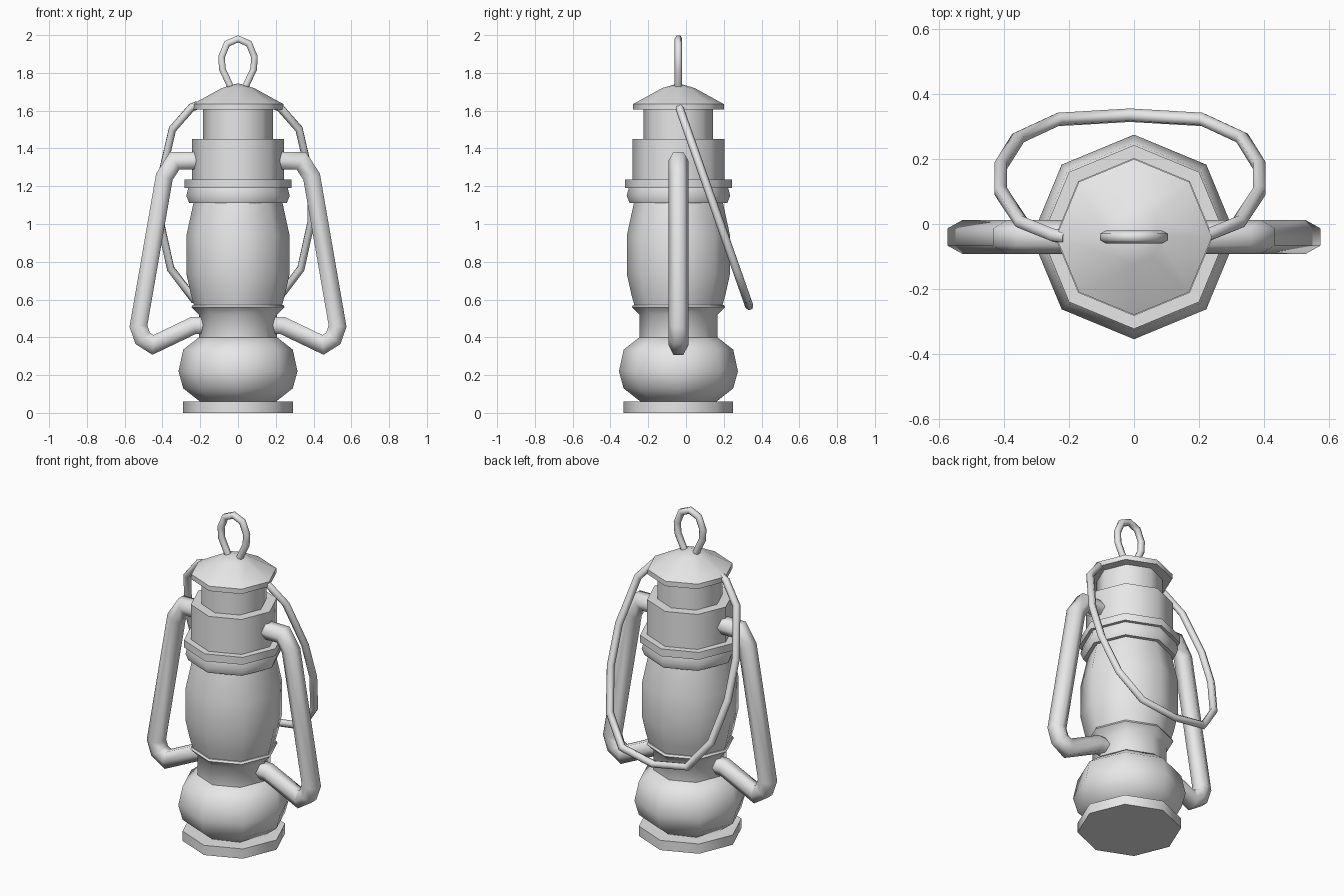
import bpy, bmesh, math
from mathutils import Vector

default = bpy.data.objects.get("Cube")
if default:
    bpy.data.objects.remove(default, do_unlink=True)

AXIS_Y = -0.04   # depth of the lantern's vertical axis

metal = bpy.data.materials.new("plain_grey")
metal.use_nodes = True
metal.diffuse_color = (0.8, 0.8, 0.8, 1)
metal.node_tree.nodes["Principled BSDF"].inputs["Base Color"].default_value = (0.8, 0.8, 0.8, 1)


def skin_rings(name, rings, angle):
    """Bridge rings of points into a closed, smooth-shaded object."""
    bm = bmesh.new()
    loops = [[bm.verts.new(p) for p in ring] for ring in rings]
    n = len(loops[0])
    for a, b in zip(loops, loops[1:]):
        for i in range(n):
            j = (i + 1) % n
            bm.faces.new((a[i], a[j], b[j], b[i]))
    bm.faces.new(loops[0][::-1])
    bm.faces.new(loops[-1])
    bmesh.ops.remove_doubles(bm, verts=bm.verts[:], dist=0.0005)
    bmesh.ops.recalc_face_normals(bm, faces=bm.faces[:])
    mesh = bpy.data.meshes.new(name)
    bm.to_mesh(mesh)
    bm.free()
    mesh.materials.append(metal)
    obj = bpy.data.objects.new(name, mesh)
    bpy.context.collection.objects.link(obj)
    bpy.ops.object.select_all(action='DESELECT')
    obj.select_set(True)
    bpy.context.view_layer.objects.active = obj
    bpy.ops.object.shade_smooth_by_angle(angle=math.radians(angle))


def lathe(name, profile, sides=8):
    """Turn a (radius, height) profile around the lantern axis."""
    turns = [math.tau * i / sides for i in range(sides)]
    skin_rings(name, [[(r * math.cos(t), AXIS_Y + r * math.sin(t), z) for t in turns]
                      for r, z in profile], 50)


def tube(name, path, radius, normal, sides=6):
    """Sweep a round section along a flat path with mitred corners."""
    pts = [Vector(p) for p in path]
    normal = Vector(normal).normalized()
    rings = []
    for i, p in enumerate(pts):
        d_in = (p - pts[max(i - 1, 0)]).normalized()
        d_out = (pts[min(i + 1, len(pts) - 1)] - p).normalized()
        tangent = (d_in + d_out).normalized()
        side = normal.cross(tangent).normalized()
        # widen the section at bends so the tube keeps its thickness
        stretch = 1 / max(tangent.dot(d_out if d_out.length else d_in), 0.5)
        rings.append([p + radius * (normal * math.cos(t) + side * math.sin(t) * stretch)
                      for t in (math.tau * k / sides for k in range(sides))])
    skin_rings(name, rings, 70)


def mirrored(half, centre=0.0):
    """Complete a half path that ends on the centre line."""
    return ([(centre + x, y, z) for x, y, z in half]
            + [(centre - x, y, z) for x, y, z in half[-2::-1]])


# Turned body, bottom to top
lathe("base_plate", [(0.29, 0), (0.29, 0.06)])
lathe("fuel_tank", [(0.195, 0.055), (0.29, 0.13), (0.315, 0.22), (0.29, 0.335), (0.207, 0.4)])
lathe("burner_neck", [(0.207, 0.38), (0.207, 0.52), (0.247, 0.56), (0.24, 0.572), (0.2, 0.572)])
lathe("globe", [(0.232, 0.565), (0.25, 0.63), (0.273, 0.735), (0.273, 0.94), (0.235, 1.115)])
lathe("globe_collar", [(0.258, 1.11), (0.274, 1.15), (0.262, 1.195)])
lathe("collar_ring", [(0.283, 1.19), (0.283, 1.235)])
lathe("upper_drum", [(0.243, 1.23), (0.243, 1.45)])
lathe("chimney", [(0.184, 1.44), (0.184, 1.615)])
lathe("cap", [(0.24, 1.605), (0.24, 1.635), (0.085, 1.72), (0, 1.745)])

# Side air tubes
side_path = [(0.17, 1.335), (0.335, 1.335), (0.39, 1.25), (0.527, 0.46),
             (0.505, 0.395), (0.45, 0.36), (0.235, 0.463), (0.16, 0.463)]
for side, sign in (("left", 1), ("right", -1)):
    tube(side + "_air_tube", [(sign * x, AXIS_Y, z) for x, z in side_path], 0.053, (0, 1, 0))

# Carrying handle, hanging back at a slant
SLOPE = -2.84
handle_half = [(0.2, -0.04), (0.235, -0.035), (0.335, 0.005), (0.398, 0.1),
               (0.398, 0.18), (0.345, 0.265), (0.222, 0.322), (0, 0.335)]
tube("carrying_handle",
     mirrored([(x, y, 1.63 + SLOPE * (y - AXIS_Y)) for x, y in handle_half], -0.012),
     0.022, (0, -SLOPE, 1))

# Hanging ring on the cap
ring_half = [(0.035, 1.715), (0.05, 1.75), (0.083, 1.82), (0.087, 1.885), (0.058, 1.955), (0, 1.98)]
tube("hanging_ring", mirrored([(x, AXIS_Y, z) for x, z in ring_half]), 0.02, (0, 1, 0))
